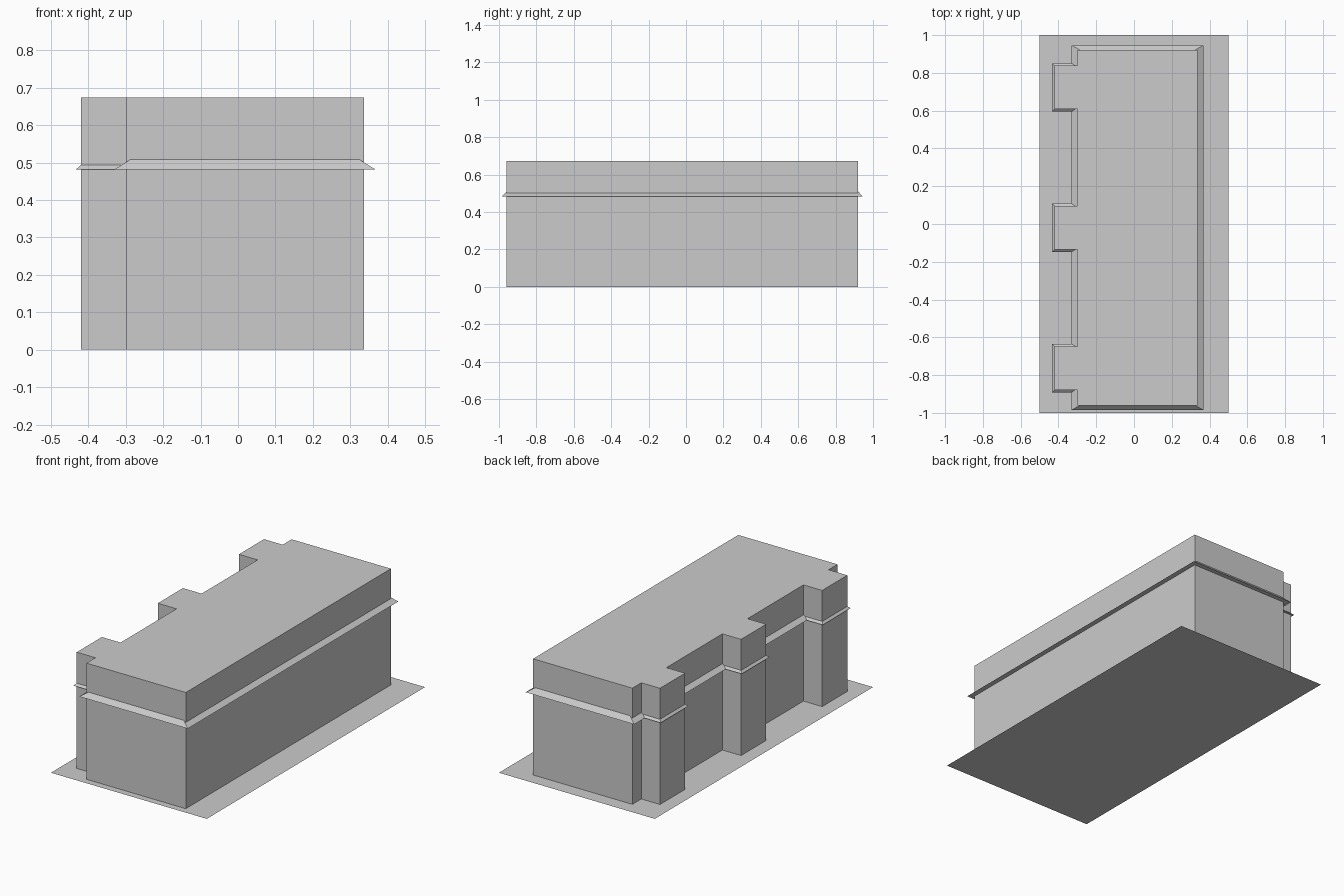
import bpy
import bmesh

if "Cube" in bpy.data.objects:
    bpy.data.objects.remove(bpy.data.objects["Cube"], do_unlink=True)

# Single plain grey finish
grey = bpy.data.materials.new("plain grey")
grey.use_nodes = True
colour = (0.6, 0.6, 0.6, 1)
grey.diffuse_color = colour
grey.node_tree.nodes["Principled BSDF"].inputs["Base Color"].default_value = colour


def finish(bm, name):
    bmesh.ops.recalc_face_normals(bm, faces=bm.faces)
    mesh = bpy.data.meshes.new(name)
    bm.to_mesh(mesh)
    bm.free()
    mesh.materials.append(grey)
    obj = bpy.data.objects.new(name, mesh)
    bpy.context.collection.objects.link(obj)
    return obj


def block(name, x, y, z, inset_x=0, inset_y=0, open_base=False):
    """Box between the given ranges, its top drawn in to form a sloped ledge."""
    bm = bmesh.new()
    bmesh.ops.create_cube(bm, size=1)
    for v in bm.verts:
        top = v.co.z > 0
        dx, dy = (inset_x, inset_y) if top else (0, 0)
        v.co.x = x[1] - dx if v.co.x > 0 else x[0] + dx
        v.co.y = y[1] - dy if v.co.y > 0 else y[0] + dy
        v.co.z = z[1] if top else z[0]
    bmesh.ops.recalc_face_normals(bm, faces=bm.faces)
    if open_base:
        base = [f for f in bm.faces if f.normal.z < -0.9]
        bmesh.ops.delete(bm, geom=base, context='FACES')
    return finish(bm, name)


# Ground slab, a thin sheet
bm = bmesh.new()
bmesh.ops.create_grid(bm, x_segments=1, y_segments=1, size=1)
bmesh.ops.scale(bm, vec=(0.5, 1, 1), verts=bm.verts)
finish(bm, "ground_sheet")

# Main building and its sloped ledge
ROOF = 0.674
LEDGE = 0.482
block("main_building", (-0.3, 0.337), (-0.96, 0.92), (0, ROOF), open_base=True)
block("main_ledge", (-0.33, 0.367), (-0.985, 0.946), (LEDGE, 0.51), 0.045, 0.026)

# Three projecting bays with thinner ledges
for i, y in enumerate((-0.763, -0.02, 0.723)):
    block(f"bay_{i + 1}", (-0.42, -0.25), (y - 0.115, y + 0.115),
          (0, ROOF), open_base=True)
    block(f"bay_ledge_{i + 1}", (-0.433, -0.25), (y - 0.128, y + 0.128),
          (LEDGE, 0.494), 0.013, 0.013)
